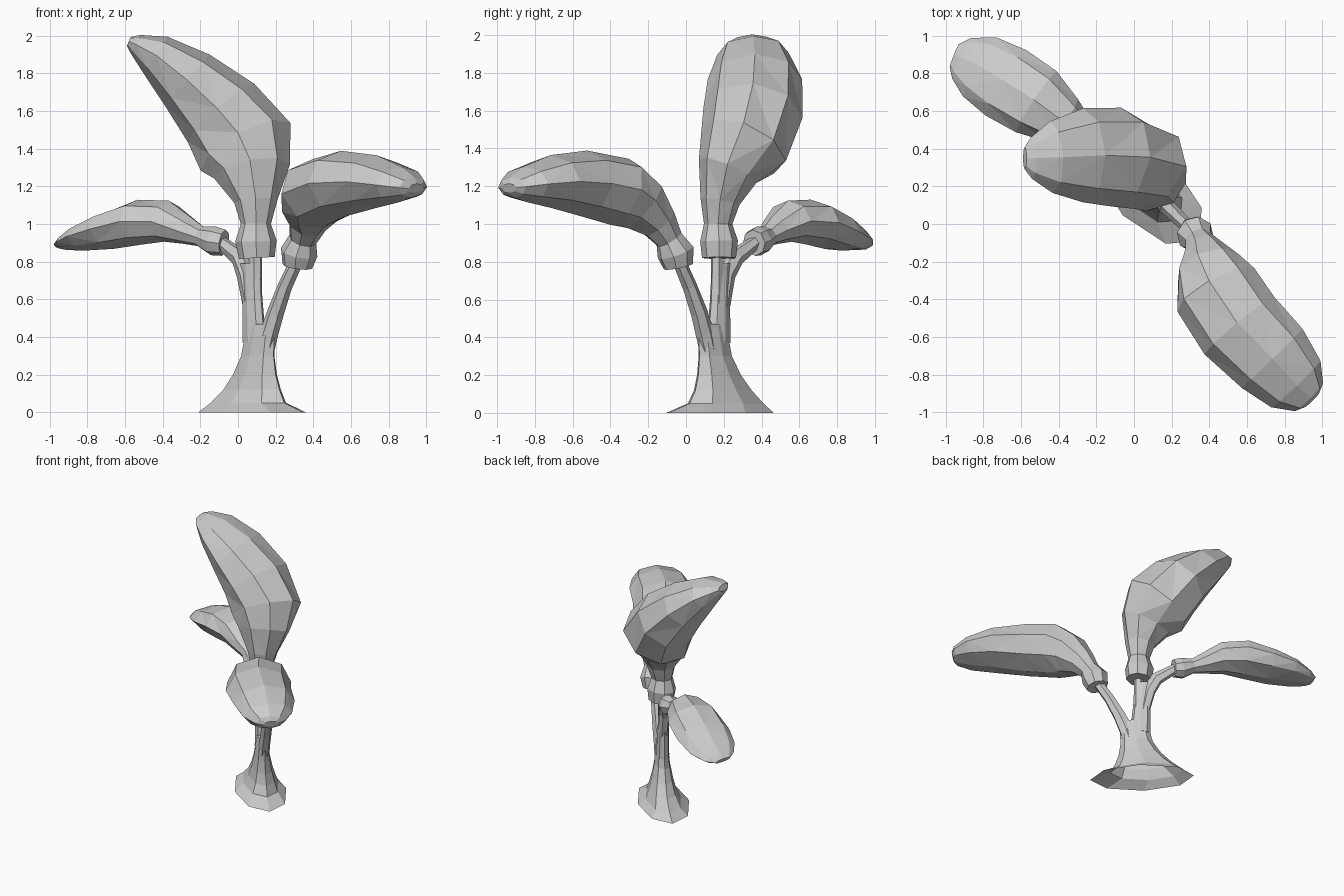
import bpy, bmesh, math
from mathutils import Vector


def loft(name, rings, side, sides=8, level=False):
    """Skin rings (x, y, z, half width along side, half thickness) set across their path."""
    bm = bmesh.new()
    pts = [Vector(r[:3]) for r in rings]
    side = Vector(side).normalized()
    loops = []
    for i, r in enumerate(rings):
        t = (pts[min(i + 1, len(pts) - 1)] - pts[max(i - 1, 0)]).normalized()
        if level:
            t = Vector((0, 0, 1))
        w = (side - t * side.dot(t)).normalized()
        h = t.cross(w)
        loop = []
        for k in range(sides):
            a = 2 * math.pi * k / sides
            loop.append(bm.verts.new(pts[i] + w * r[3] * math.cos(a) + h * r[4] * math.sin(a)))
        loops.append(loop)
    for lo, hi in zip(loops, loops[1:]):
        for k in range(sides):
            j = (k + 1) % sides
            bm.faces.new((lo[k], lo[j], hi[j], hi[k]))
    bm.faces.new(loops[0][::-1])
    bm.faces.new(loops[-1])
    bmesh.ops.recalc_face_normals(bm, faces=bm.faces[:])
    bmesh.ops.triangulate(bm, faces=[f for f in bm.faces if len(f.verts) == 4])
    me = bpy.data.meshes.new(name)
    bm.to_mesh(me)
    bm.free()
    ob = bpy.data.objects.new(name, me)
    bpy.context.collection.objects.link(ob)
    return ob


DIAG = (1, -1, 0)

# Flared trunk, flattened along the diagonal
trunk = loft("trunk", [
    (0.075, 0.18, 0.00, 0.38, 0.19),
    (0.055, 0.21, 0.05, 0.27, 0.13),
    (0.075, 0.195, 0.12, 0.205, 0.10),
    (0.09, 0.175, 0.20, 0.155, 0.078),
    (0.105, 0.155, 0.30, 0.118, 0.058),
    (0.115, 0.145, 0.40, 0.11, 0.05),
    (0.12, 0.14, 0.47, 0.10, 0.04)], DIAG, level=True)

# Stems: shared upper stem and three branches
stems = [
    loft("upper_stem", [
        (0.087, 0.173, 0.37, 0.077, 0.049),
        (0.077, 0.18, 0.60, 0.064, 0.042),
        (0.065, 0.19, 0.79, 0.07, 0.037)], DIAG, level=True),
    loft("middle_stem", [
        (0.095, 0.165, 0.55, 0.035, 0.035),
        (0.095, 0.165, 0.86, 0.035, 0.035)], DIAG, sides=6),
    loft("left_stem", [
        (0.07, 0.19, 0.55, 0.038, 0.045),
        (0.04, 0.215, 0.73, 0.04, 0.053),
        (0.005, 0.265, 0.825, 0.04, 0.05),
        (-0.10, 0.375, 0.91, 0.034, 0.034)], (1, 1, 0), sides=6),
    loft("right_stem", [
        (0.14, 0.125, 0.30, 0.042, 0.05),
        (0.165, 0.10, 0.42, 0.043, 0.055),
        (0.20, 0.07, 0.53, 0.042, 0.048),
        (0.25, 0.02, 0.67, 0.038, 0.04),
        (0.315, -0.04, 0.81, 0.035, 0.036)], (1, 1, 0), sides=6)]

# Fuse the stems into the trunk and open the underside
for s in stems:
    m = trunk.modifiers.new("join_" + s.name, 'BOOLEAN')
    m.operation, m.solver, m.object = 'UNION', 'EXACT', s
bpy.context.view_layer.update()
fused = bpy.data.meshes.new_from_object(
    trunk.evaluated_get(bpy.context.evaluated_depsgraph_get()))
trunk.modifiers.clear()
bm = bmesh.new()
bm.from_mesh(fused)
under = [f for f in bm.faces if all(v.co.z < 0.001 for v in f.verts)]
bmesh.ops.delete(bm, geom=under, context='FACES')
bm.to_mesh(trunk.data)
bm.free()
for s in stems:
    bpy.data.objects.remove(s)

# Club-shaped leaves, each with a collar and a narrow neck
loft("middle_leaf", [
    (0.10, 0.175, 0.82, 0.09, 0.095),
    (0.095, 0.175, 0.91, 0.10, 0.11),
    (0.095, 0.17, 1.00, 0.075, 0.08),
    (0.095, 0.18, 1.12, 0.105, 0.115),
    (0.075, 0.22, 1.28, 0.165, 0.205),
    (0.04, 0.305, 1.41, 0.24, 0.27),
    (-0.09, 0.355, 1.59, 0.265, 0.235),
    (-0.27, 0.365, 1.765, 0.25, 0.18),
    (-0.44, 0.355, 1.90, 0.19, 0.115),
    (-0.545, 0.35, 1.955, 0.11, 0.055),
    (-0.58, 0.35, 1.97, 0.06, 0.025)], (0, 1, 0))
loft("right_leaf", [
    (0.315, -0.04, 0.775, 0.08, 0.08),
    (0.325, -0.055, 0.85, 0.10, 0.10),
    (0.345, -0.09, 0.92, 0.075, 0.075),
    (0.37, -0.14, 1.00, 0.105, 0.10),
    (0.395, -0.235, 1.095, 0.18, 0.15),
    (0.435, -0.35, 1.17, 0.235, 0.185),
    (0.56, -0.54, 1.215, 0.24, 0.175),
    (0.735, -0.715, 1.225, 0.225, 0.14),
    (0.86, -0.85, 1.21, 0.18, 0.095),
    (0.93, -0.92, 1.195, 0.105, 0.055),
    (0.945, -0.935, 1.19, 0.055, 0.025)], (0.8, 0.6, 0))
loft("left_leaf", [
    (-0.075, 0.36, 0.90, 0.065, 0.07),
    (-0.13, 0.385, 0.91, 0.078, 0.078),
    (-0.20, 0.43, 0.935, 0.057, 0.055),
    (-0.27, 0.47, 0.965, 0.085, 0.075),
    (-0.38, 0.55, 1.015, 0.14, 0.11),
    (-0.52, 0.65, 1.01, 0.195, 0.12),
    (-0.68, 0.75, 0.965, 0.205, 0.10),
    (-0.82, 0.835, 0.925, 0.18, 0.068),
    (-0.915, 0.88, 0.895, 0.12, 0.035),
    (-0.955, 0.895, 0.885, 0.065, 0.015)], (0.65, 0.75, 0))
